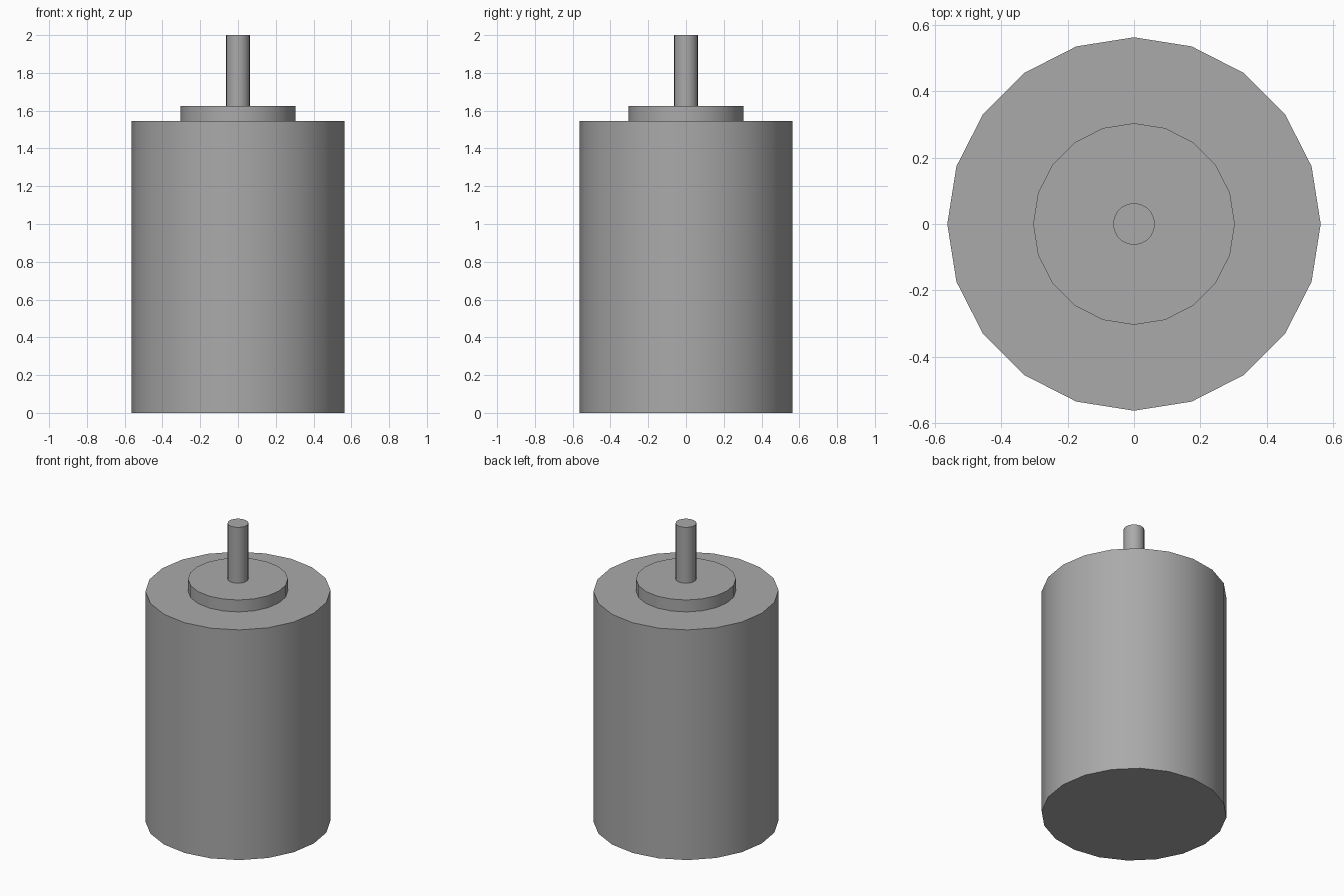
import bpy
import math

cube = bpy.data.objects.get("Cube")
if cube:
    bpy.data.objects.remove(cube, do_unlink=True)

SIDES = 20

# One plain grey metal for the whole motor
metal = bpy.data.materials.new("grey_metal")
metal.use_nodes = True
grey = (0.4, 0.4, 0.4, 1.0)
metal.diffuse_color = grey
metal.node_tree.nodes["Principled BSDF"].inputs["Base Color"].default_value = grey


def add_cylinder(name, radius, bottom, top):
    """Upright capped cylinder with smooth sides and sharp rims."""
    bpy.ops.mesh.primitive_cylinder_add(
        vertices=SIDES, radius=radius, depth=top - bottom,
        location=(0, 0, (bottom + top) / 2))
    obj = bpy.context.object
    obj.name = name
    obj.data.name = name
    obj.data.materials.append(metal)
    bpy.ops.object.shade_smooth_by_angle(angle=math.radians(30))
    return obj


# Main housing, raised collar and output shaft
add_cylinder("motor_housing", 0.563, 0.0, 1.545)
add_cylinder("shaft_collar", 0.304, 1.545, 1.625)
add_cylinder("output_shaft", 0.063, 1.625, 2.0)
